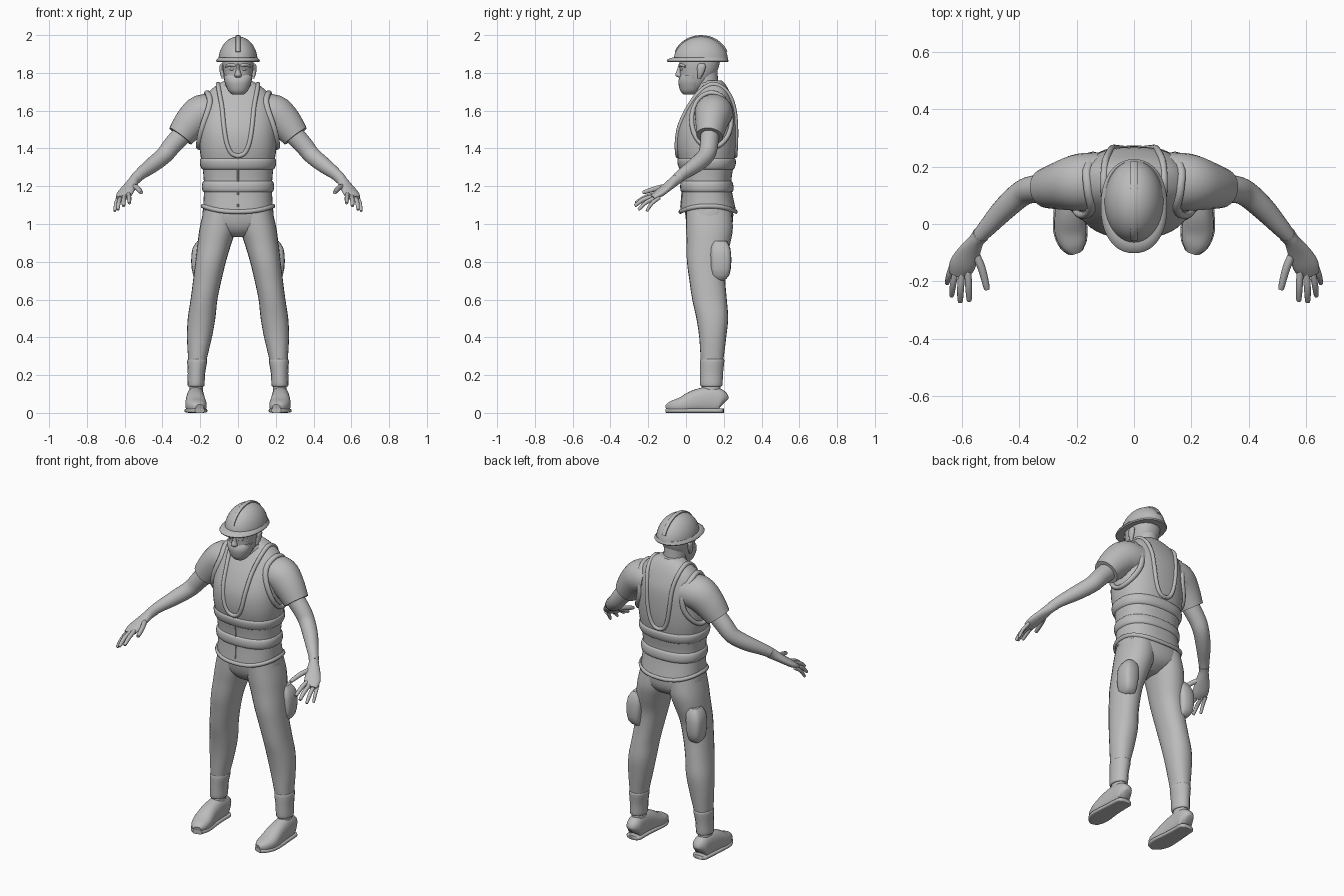
import bpy
import bmesh
from math import sin, cos, pi, copysign
from mathutils import Vector

if "Cube" in bpy.data.objects:
    bpy.data.objects.remove(bpy.data.objects["Cube"])

grey = bpy.data.materials.new("plain_grey")
grey.use_nodes = True
grey.diffuse_color = (0.5, 0.5, 0.5, 1)
grey.node_tree.nodes["Principled BSDF"].inputs["Base Color"].default_value = grey.diffuse_color

X, Y, Z = Vector((1, 0, 0)), Vector((0, 1, 0)), Vector((0, 0, 1))
POWER = 2.4


def smooth_rows(rows, steps=4):
    """Catmull-Rom interpolation between rows of numbers."""
    result = []
    last = len(rows) - 1
    for i in range(last):
        a, b, c, d = rows[max(i - 1, 0)], rows[i], rows[i + 1], rows[min(i + 2, last)]
        for s in range(steps):
            t = s / steps
            result.append(tuple(
                q + t * (r - p) / 2 + t * t * (p - 2.5 * q + 2 * r - w / 2)
                + t ** 3 * (1.5 * (q - r) + (w - p) / 2)
                for p, q, r, w in zip(a, b, c, d)))
    return result + [tuple(rows[-1])]


def tube(name, rows, up=Z, flat=False, closed=False, mirror=False,
         sides=24, power=2.0, steps=4, floor=False):
    """Skin cross-sections given as x, y, z, half width, half height."""
    rows = smooth_rows(rows, steps) if steps > 1 else rows
    count = len(rows)
    centres = [Vector(row[:3]) for row in rows]
    bm = bmesh.new()
    loops = []
    for i, row in enumerate(rows):
        before = centres[i - 1] if closed or i else centres[i]
        after = centres[(i + 1) % count] if closed or i < count - 1 else centres[i]
        along = Z if flat else (after - before).normalized()
        side = along.cross(up).normalized()
        over = side.cross(along)
        loop = []
        for k in range(sides):
            c, s = cos(2 * pi * k / sides), sin(2 * pi * k / sides)
            point = (centres[i] + side * row[3] * copysign(abs(c) ** (2 / power), c)
                     + over * row[4] * copysign(abs(s) ** (2 / power), s))
            if floor:
                point.z = max(point.z, 0)
            loop.append(bm.verts.new(point))
        loops.append(loop)
    for i in range(count if closed else count - 1):
        a, b = loops[i], loops[(i + 1) % count]
        for k in range(sides):
            n = (k + 1) % sides
            bm.faces.new((a[k], a[n], b[n], b[k]))
    if not closed:
        bm.faces.new(loops[0])
        bm.faces.new(loops[-1])
    bmesh.ops.recalc_face_normals(bm, faces=bm.faces)
    mesh = bpy.data.meshes.new(name)
    bm.to_mesh(mesh)
    bm.free()
    mesh.materials.append(grey)
    obj = bpy.data.objects.new(name, mesh)
    bpy.context.collection.objects.link(obj)
    if mirror:
        obj.modifiers.new("Mirror", "MIRROR").use_mirror_merge = False
    bpy.ops.object.select_all(action="DESELECT")
    obj.select_set(True)
    bpy.context.view_layer.objects.active = obj
    bpy.ops.object.shade_smooth_by_angle(angle=0.8)
    return obj


def upright(name, levels, **options):
    """Skin level sections given as z, centre x, half width, front y, back y."""
    rows = [(x, (f + b) / 2, z, w, (b - f) / 2) for z, x, w, f, b in levels]
    return tube(name, rows, up=Y, flat=True, **options)


# Torso with vest
torso = [(1.07, 0, .185, -.03, .265), (1.2, 0, .18, -.02, .24), (1.3, 0, .188, -.03, .25),
         (1.4, 0, .203, -.05, .265), (1.5, 0, .205, -.045, .27), (1.6, 0, .195, -.005, .265),
         (1.68, 0, .17, .045, .24), (1.73, 0, .12, .08, .215), (1.76, 0, .07, .1, .19)]
upright("vest", torso, power=POWER, sides=40)
dense_torso = smooth_rows(torso, 8)


def torso_at(z):
    for low, high in zip(dense_torso, dense_torso[1:]):
        if low[0] <= z <= high[0]:
            t = (z - low[0]) / (high[0] - low[0])
            return [p + t * (q - p) for p, q in zip(low, high)][2:]
    return dense_torso[0 if z < 1.2 else -1][2:]


def rest(ratio):
    return max(0, 1 - abs(ratio) ** POWER) ** (1 / POWER)


def surface_y(x, z, direction):
    w, f, b = torso_at(z)
    return (f + b) / 2 + direction * (b - f) / 2 * rest(x / w)


def surface_x(y, z):
    w, f, b = torso_at(z)
    return w * rest((y - (f + b) / 2) / ((b - f) / 2))


# Raised bands around the vest and its rolled hem
def band(name, low, high, bulge):
    levels = []
    for i in range(9):
        z = low + (high - low) * i / 8
        w, f, b = torso_at(z)
        puff = bulge * sin(pi * i / 8) ** 0.5 - 0.002 if 0 < i < 8 else -0.004
        levels.append((z, 0, w + puff, f - puff, b + puff))
    upright(name, levels, power=POWER, sides=40, steps=1)


band("upper_band", 1.285, 1.35, .013)
band("lower_band", 1.165, 1.23, .013)
hem = []
for i in range(40):
    a = 2 * pi * i / 40
    hem.append((.187 * copysign(abs(cos(a)) ** .83, cos(a)),
                .117 + .147 * copysign(abs(sin(a)) ** .83, sin(a)),
                1.08 + .015 * cos(2 * a), .01, .012))
tube("vest_hem", hem, closed=True, steps=1, sides=8)

# Neck opening trim, front and back, joined over the shoulder
opening = [(0, 1.36), (.035, 1.375), (.06, 1.43), (.075, 1.52), (.085, 1.62), (.1, 1.7)]
front = [(x, surface_y(x, z, -1), z, .012, .012) for x, z in opening]
back = [(x, surface_y(x, z, 1), z, .012, .012) for x, z in opening]
tube("neck_trim", front + [(.105, .145, 1.74, .013, .013)] + back[::-1],
     up=X, mirror=True, sides=10)

# Armhole trim
armhole = []
for i in range(28):
    a = 2 * pi * i / 28
    y, z = .135 + .105 * cos(a), 1.55 + .145 * sin(a)
    armhole.append((max(surface_x(y, z), .14) + .003, y, z, .013, .016))
tube("armhole_trim", armhole, up=X, closed=True, mirror=True, steps=1, sides=10)

# Front fastening
tube("zip_strip", [(0, surface_y(0, z, -1), z, .004, .004) for z in (1.09, 1.16, 1.25, 1.36)],
     up=Y, sides=6)

# Trousers
upright("trouser_seat", [(.93, 0, .05, .06, .17), (.96, 0, .12, .025, .22), (1.0, 0, .182, .005, .245),
                         (1.06, 0, .188, -.005, .25), (1.12, 0, .175, 0, .24)], power=POWER)
upright("trouser_leg", [(1.08, .09, .09, .0, .24), (.98, .106, .097, 0, .248),
                        (.9, .124, .09, .003, .235), (.8, .145, .081, .005, .21),
                        (.7, .163, .075, .018, .208), (.6, .18, .071, .033, .216),
                        (.5, .193, .073, .055, .223), (.4, .204, .066, .07, .213),
                        (.28, .215, .049, .078, .198), (.2, .219, .042, .085, .188)],
        mirror=True, power=2.2)
upright("trouser_cuff", [(.14, .222, .04, .083, .185), (.15, .222, .045, .075, .193),
                         (.21, .22, .046, .074, .196), (.275, .216, .053, .074, .203),
                         (.285, .216, .046, .08, .198)], mirror=True, sides=16)
upright("thigh_pocket", [(.7, .19, .025, .16, .2), (.73, .2, .038, .135, .23),
                         (.8, .2, .048, .13, .24), (.87, .195, .046, .13, .235),
                         (.91, .18, .035, .145, .215)],
        mirror=True, power=3.5, sides=16, steps=2)

# Shoes
shoe = [(.222, .2, .05, .02, .03), (.222, .185, .06, .042, .06), (.224, .13, .068, .046, .072),
        (.225, .05, .06, .051, .062), (.222, -.02, .04, .056, .045),
        (.212, -.07, .032, .045, .033), (.203, -.1, .025, .022, .02)]
tube("shoe", shoe, mirror=True, power=2.4, floor=True)
tube("shoe_sole", [(x, y, .012, w + .004, .012) for x, y, z, w, h in shoe],
     mirror=True, power=4, floor=True)
upright("ankle", [(.09, .222, .036, .075, .185), (.13, .222, .036, .085, .182),
                  (.2, .222, .034, .09, .18)], mirror=True)

# Arms
tube("sleeve", [(.12, .15, 1.59, .1, .09), (.19, .145, 1.585, .1, .1),
                (.25, .135, 1.535, .086, .09), (.305, .125, 1.465, .07, .073)], mirror=True)
tube("bare_arm", [(.27, .128, 1.5, .05, .055), (.345, .122, 1.42, .048, .05),
                  (.39, .107, 1.365, .045, .046), (.45, .055, 1.315, .041, .042),
                  (.51, -.01, 1.27, .032, .033), (.55, -.055, 1.235, .024, .027)], mirror=True)
tube("glove_palm", [(.535, -.038, 1.247, .03, .031), (.55, -.058, 1.23, .027, .028),
                    (.575, -.1, 1.195, .039, .023), (.6, -.145, 1.16, .045, .02),
                    (.612, -.178, 1.138, .034, .013)], mirror=True)


def finger(name, start, middle, end, size):
    tip = tuple(Vector(end) * 0.97 + Vector(middle) * 0.03)
    tube(name, [(*start, size, size), (*middle, size, size),
                (*tip, size * .75, size * .75), (*end, size * .3, size * .3)],
         mirror=True, sides=10)


finger("thumb", (.565, -.08, 1.205), (.533, -.15, 1.19), (.513, -.225, 1.167), .014)
finger("index_finger", (.58, -.155, 1.16), (.577, -.215, 1.142), (.575, -.266, 1.112), .012)
finger("middle_finger", (.6, -.16, 1.15), (.605, -.225, 1.13), (.606, -.27, 1.097), .012)
finger("ring_finger", (.62, -.155, 1.142), (.631, -.21, 1.115), (.636, -.25, 1.077), .011)
finger("little_finger", (.633, -.14, 1.14), (.646, -.18, 1.11), (.652, -.207, 1.07), .01)

# Neck, head and face
upright("neck", [(1.66, 0, .075, .05, .19), (1.74, 0, .062, .045, .172), (1.84, 0, .065, .03, .165)])
upright("shirt_collar", [(1.7, 0, .092, .06, .205), (1.735, 0, .08, .06, .192),
                         (1.75, 0, .072, .068, .182)])
upright("head", [(1.69, 0, .025, -.005, .05), (1.71, 0, .045, -.02, .08),
                 (1.75, 0, .064, -.03, .12), (1.8, 0, .076, -.032, .16),
                 (1.85, 0, .082, -.035, .178), (1.91, 0, .08, -.03, .185)], power=2.3, sides=32)
upright("beard", [(1.685, 0, .03, -.012, .04), (1.705, 0, .052, -.03, .07),
                  (1.745, 0, .069, -.04, .085), (1.77, 0, .074, -.037, .08),
                  (1.79, 0, .077, -.026, .075)], power=2.2)
upright("nose", [(1.775, 0, .012, -.04, -.01), (1.787, 0, .019, -.056, -.01),
                 (1.81, 0, .012, -.05, -.01), (1.85, 0, .008, -.037, -.01)], sides=12)
tube("brow", [(.012, -.034, 1.838, .006, .007), (.04, -.028, 1.843, .007, .008),
              (.066, -.004, 1.834, .005, .006)], mirror=True, sides=8)
tube("eye", [(.018, -.027, 1.82, .004, .004), (.032, -.025, 1.82, .008, .008),
             (.047, -.016, 1.82, .004, .004)], mirror=True, sides=8)
upright("ear", [(1.77, .078, .008, .06, .078), (1.8, .084, .012, .06, .095),
                (1.835, .086, .012, .06, .105), (1.85, .084, .006, .07, .095)],
        mirror=True, sides=12)

# Hard hat: shell, brim and crest
shell = []
for i in range(13):
    a = pi / 2 * min(i / 12, .985)
    shell.append((1.862 + .131 * sin(a), 0, .104 * cos(a), .08 - .146 * cos(a), .08 + .143 * cos(a)))
upright("hat_shell", shell, steps=1, sides=40)
upright("hat_brim", [(1.858, 0, .112, -.098, .222), (1.864, 0, .116, -.102, .226),
                     (1.872, 0, .112, -.098, .222), (1.882, 0, .102, -.07, .22)],
        power=2.2, sides=40, steps=1)
crest = []
for i in range(17):
    a = pi * (.12 + .76 * i / 16)
    crest.append((0, .08 - .144 * cos(a), 1.862 + .131 * sin(a), .013, .007))
tube("hat_crest", crest, power=3, steps=1, sides=12)
